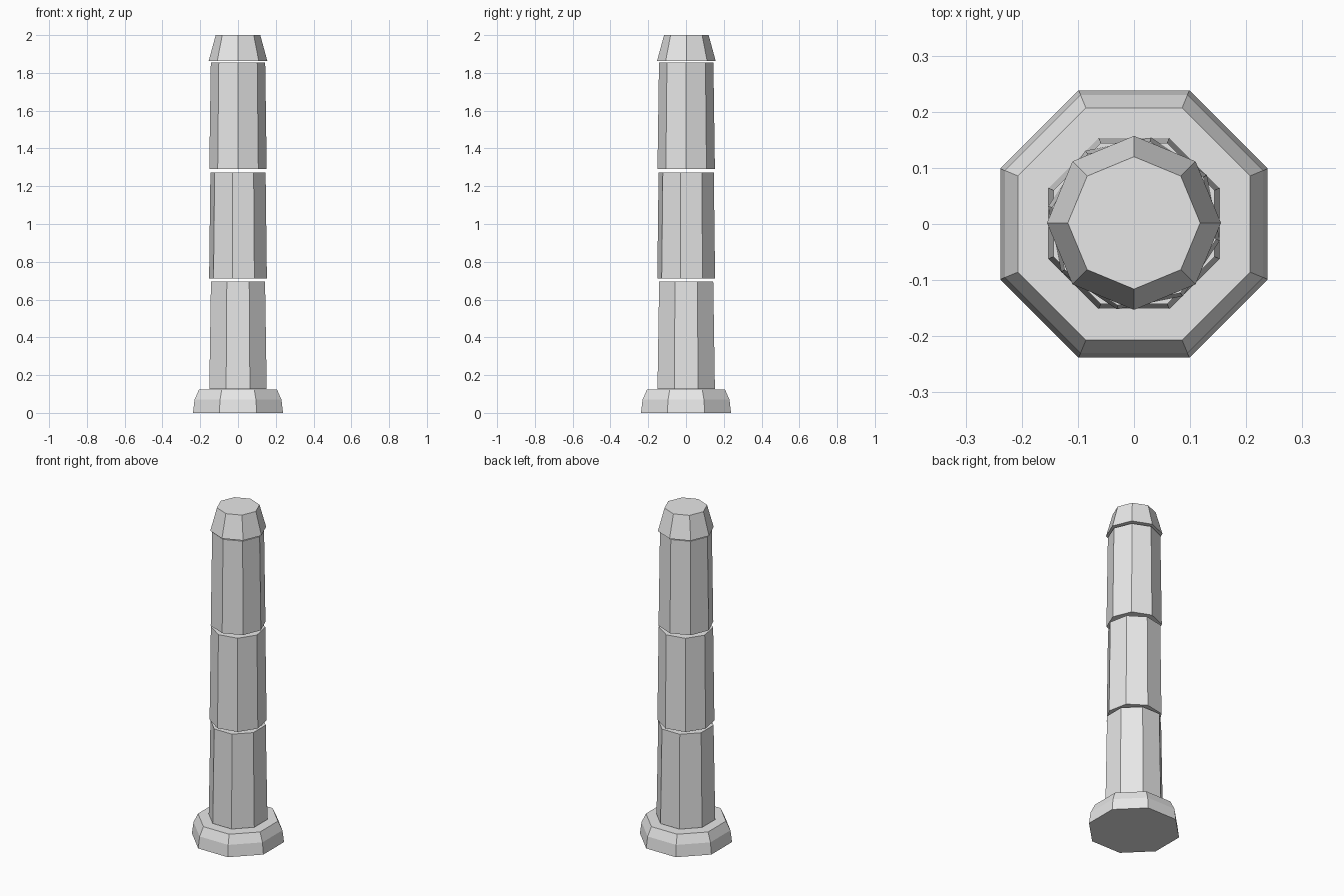
import bpy, bmesh, math

if "Cube" in bpy.data.objects:
    bpy.data.objects.remove(bpy.data.objects["Cube"], do_unlink=True)

stone = bpy.data.materials.new("pale_grey")
stone.use_nodes = True
GREY = (0.8, 0.8, 0.8, 1.0)
stone.diffuse_color = GREY
stone.node_tree.nodes["Principled BSDF"].inputs["Base Color"].default_value = GREY


def octagon_block(name, profile, turn, centre=(0.0, 0.0)):
    """Closed eight-sided block from (radius, height) rings, turned in degrees."""
    bm = bmesh.new()
    rings = []
    for radius, z in profile:
        ring = []
        for i in range(8):
            a = math.radians(turn + 45 * i)
            ring.append(bm.verts.new((radius * math.cos(a), radius * math.sin(a), z)))
        rings.append(ring)
    for low, high in zip(rings, rings[1:]):
        for i in range(8):
            j = (i + 1) % 8
            bm.faces.new((low[i], low[j], high[j], high[i]))
    bm.faces.new(rings[0][::-1])
    bm.faces.new(rings[-1])
    mesh = bpy.data.meshes.new(name)
    bm.to_mesh(mesh)
    bm.free()
    mesh.materials.append(stone)
    obj = bpy.data.objects.new(name, mesh)
    obj.location = (*centre, 0)
    bpy.context.collection.objects.link(obj)
    return obj


# Stepped foot with a rounded shoulder
octagon_block("base", [(0.258, 0), (0.249, 0.07), (0.224, 0.123)], 22.5)

# Three tapering drums, each twisted a little against the one below
drums = [
    ("lower_drum", 0.1645, 0.155, 0.127, 0.695, 22.5),
    ("middle_drum", 0.156, 0.149, 0.711, 1.273, 33.75),
    ("upper_drum", 0.152, 0.144, 1.292, 1.855, 0),
]
for name, r_low, r_high, z_low, z_high, turn in drums:
    octagon_block(name, [(r_low, z_low), (r_high, z_high)], turn, (0, 0.001))

# Bevelled cap
octagon_block("cap", [(0.155, 1.864), (0.118, 2.0)], 0, (0, 0.002))
